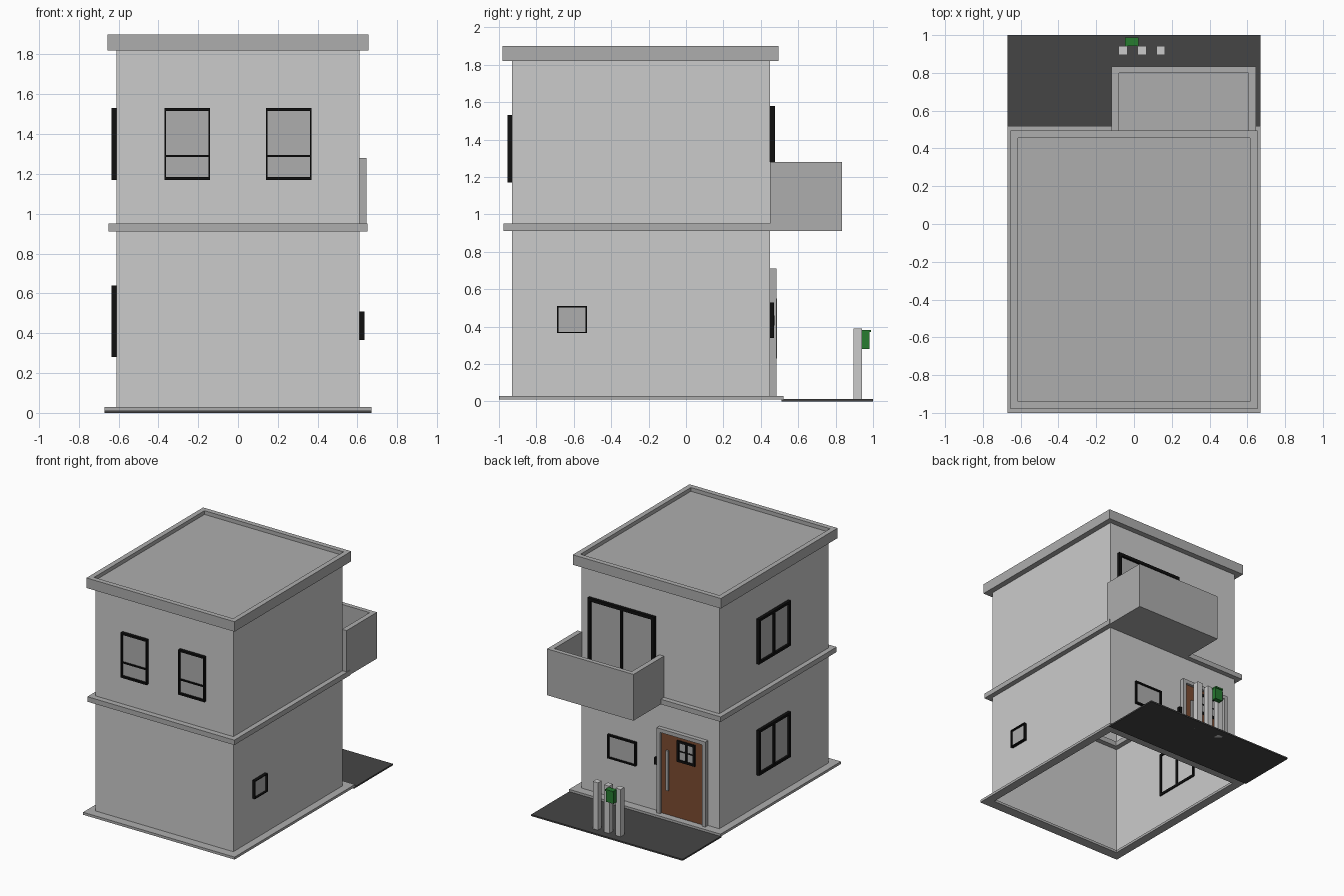
import bpy, bmesh

if "Cube" in bpy.data.objects:
    bpy.data.objects.remove(bpy.data.objects["Cube"])


def material(name, rgb):
    m = bpy.data.materials.new(name)
    m.diffuse_color = (*rgb, 1)
    m.use_nodes = True
    m.node_tree.nodes["Principled BSDF"].inputs["Base Color"].default_value = m.diffuse_color
    return m


TRIM = material("trim_grey", (0.42, 0.42, 0.42))
GLASS = material("glass_grey", (0.42, 0.42, 0.42))
BLACK = material("black", (0.005, 0.005, 0.005))
ASPHALT = material("asphalt", (0.06, 0.06, 0.06))
WOOD = material("brown_wood", (0.2, 0.07, 0.03))
GREEN = material("green", (0.02, 0.2, 0.03))


def boxes(name, parts, mat=None, drop=()):
    """One object from boxes (x0, x1, y0, y1, z0, z1); drop = face axes to leave open."""
    bm = bmesh.new()
    for x0, x1, y0, y1, z0, z1 in parts:
        verts = bmesh.ops.create_cube(bm, size=1)["verts"]
        for v in verts:
            v.co = (x1 if v.co.x > 0 else x0, y1 if v.co.y > 0 else y0, z1 if v.co.z > 0 else z0)
    bm.normal_update()
    if drop:
        faces = [f for f in bm.faces if abs(f.normal.z) > 0.9]
        bmesh.ops.delete(bm, geom=faces, context="FACES_ONLY")
    me = bpy.data.meshes.new(name)
    bm.to_mesh(me)
    bm.free()
    ob = bpy.data.objects.new(name, me)
    bpy.context.collection.objects.link(ob)
    if mat:
        me.materials.append(mat)
    return ob


def ring(name, outer, inner, z0, z1, mat=None):
    """Flat rectangular band with mitred corners."""
    bm = bmesh.new()
    loops = []
    for (x0, x1, y0, y1), z in ((outer, z0), (outer, z1), (inner, z1), (inner, z0)):
        loops.append([bm.verts.new((x, y, z)) for x, y in ((x0, y0), (x1, y0), (x1, y1), (x0, y1))])
    for a in range(4):
        for i in range(4):
            j, b = (i + 1) % 4, (a + 1) % 4
            bm.faces.new((loops[a][i], loops[a][j], loops[b][j], loops[b][i]))
    bmesh.ops.recalc_face_normals(bm, faces=bm.faces)
    me = bpy.data.meshes.new(name)
    bm.to_mesh(me)
    bm.free()
    ob = bpy.data.objects.new(name, me)
    bpy.context.collection.objects.link(ob)
    if mat:
        me.materials.append(mat)
    return ob


# wall planes: axis, position, outward sign
WALLS = {"front": ("y", -0.93, -1), "back": ("y", 0.45, 1),
         "left": ("x", -0.61, -1), "right": ("x", 0.61, 1)}


def on_wall(wall, u0, u1, z0, z1, d0, d1):
    """Box on a wall: u runs along the wall, d is the distance outwards."""
    axis, p, s = WALLS[wall]
    a, b = sorted((p + s * d0, p + s * d1))
    return (u0, u1, a, b, z0, z1) if axis == "y" else (a, b, u0, u1, z0, z1)


def window(name, wall, u0, u1, z0, z1, side=0.02, cap=0.02, upright=None, rail=None, out=0.025, back=-0.008):
    def bar(a, b, c, d, o=out):
        return on_wall(wall, a, b, c, d, back, o)
    parts = [bar(u0, u0 + side, z0, z1), bar(u1 - side, u1, z0, z1),
             bar(u0 + side, u1 - side, z0, z0 + cap), bar(u0 + side, u1 - side, z1 - cap, z1)]
    if upright is not None:
        parts.append(bar(upright - 0.01, upright + 0.01, z0 + cap, z1 - cap, out - 0.005))
    if rail is not None:
        parts.append(bar(u0 + side, u1 - side, rail - 0.005, rail + 0.005, out - 0.005))
    boxes(name + "_frame", parts, BLACK)
    boxes(name + "_glass", [on_wall(wall, u0 + side / 2, u1 - side / 2, z0 + cap / 2, z1 - cap / 2, 0.0, 0.008)], GLASS)


# hollow house shell and its bands
boxes("walls", [(-0.61, 0.61, -0.93, 0.45, 0.01, 1.83)], drop=("z",))
ring("base_band", (-0.67, 0.67, -1, 0.52), (-0.6, 0.6, -0.92, 0.44), 0.01, 0.03, TRIM)
ring("floor_band", (-0.65, 0.65, -0.975, 0.49), (-0.57, 0.57, -0.89, 0.41), 0.91, 0.95, TRIM)

# flat roof with raised rim
boxes("roof_slab", [(-0.62, 0.62, -0.94, 0.46, 1.82, 1.87)], TRIM)
ring("roof_rim", (-0.655, 0.655, -0.98, 0.495), (-0.615, 0.615, -0.94, 0.455), 1.82, 1.9, TRIM)

# windows
window("front_window_left", "front", -0.37, -0.14, 1.17, 1.53, 0.009, 0.015, rail=1.29)
window("front_window_right", "front", 0.14, 0.37, 1.17, 1.53, 0.009, 0.015, rail=1.29)
window("left_window_lower", "left", -0.42, -0.02, 0.28, 0.64, upright=-0.22)
window("left_window_upper", "left", -0.42, -0.02, 1.17, 1.53, upright=-0.22)
window("right_window", "right", -0.69, -0.53, 0.365, 0.51, 0.007, 0.007)
window("back_window", "back", 0.12, 0.37, 0.34, 0.53, 0.012, 0.012, out=0.02)
window("balcony_door", "back", -0.05, 0.54, 0.95, 1.58, 0.025, 0.025, upright=0.245)

# balcony
boxes("balcony_floor", [(-0.12, 0.645, 0.45, 0.835, 0.91, 0.95)], TRIM)
boxes("balcony_parapet", [(-0.12, -0.08, 0.45, 0.8, 0.95, 1.28), (0.605, 0.645, 0.45, 0.8, 0.95, 1.28),
                          (-0.12, 0.645, 0.8, 0.835, 0.95, 1.28)], TRIM)

# front door with frame, small barred window, handle and bell
boxes("door_frame", [(-0.51, -0.48, 0.42, 0.485, 0.03, 0.71), (-0.11, -0.08, 0.42, 0.485, 0.03, 0.71),
                     (-0.48, -0.11, 0.42, 0.485, 0.68, 0.71)], TRIM)
boxes("door", [(-0.48, -0.11, 0.43, 0.465, 0.02, 0.68)], WOOD)
window("door_window", "back", -0.41, -0.25, 0.48, 0.65, 0.018, 0.018, upright=-0.33, rail=0.565, out=0.025)
boxes("door_window_pane", [(-0.4, -0.26, 0.46, 0.467, 0.49, 0.64)], GLASS)
boxes("door_handle", [(-0.18, -0.16, 0.473, 0.487, 0.23, 0.55), (-0.175, -0.165, 0.46, 0.475, 0.27, 0.285),
                      (-0.175, -0.165, 0.46, 0.475, 0.495, 0.51)], TRIM)
boxes("door_bell", [(-0.075, -0.05, 0.45, 0.473, 0.405, 0.46)], BLACK)

# driveway, posts and letter box
boxes("driveway", [(-0.67, 0.67, 0.51, 1.0, 0.0, 0.012)], ASPHALT)
for i in range(3):
    x = -0.058 + 0.1 * i
    boxes(f"post_{i + 1}", [(x - 0.023, x + 0.023, 0.895, 0.942, 0.0, 0.39)])
boxes("letter_box", [(-0.045, 0.022, 0.942, 0.98, 0.28, 0.37), (-0.047, 0.024, 0.942, 0.988, 0.37, 0.382)], GREEN)
